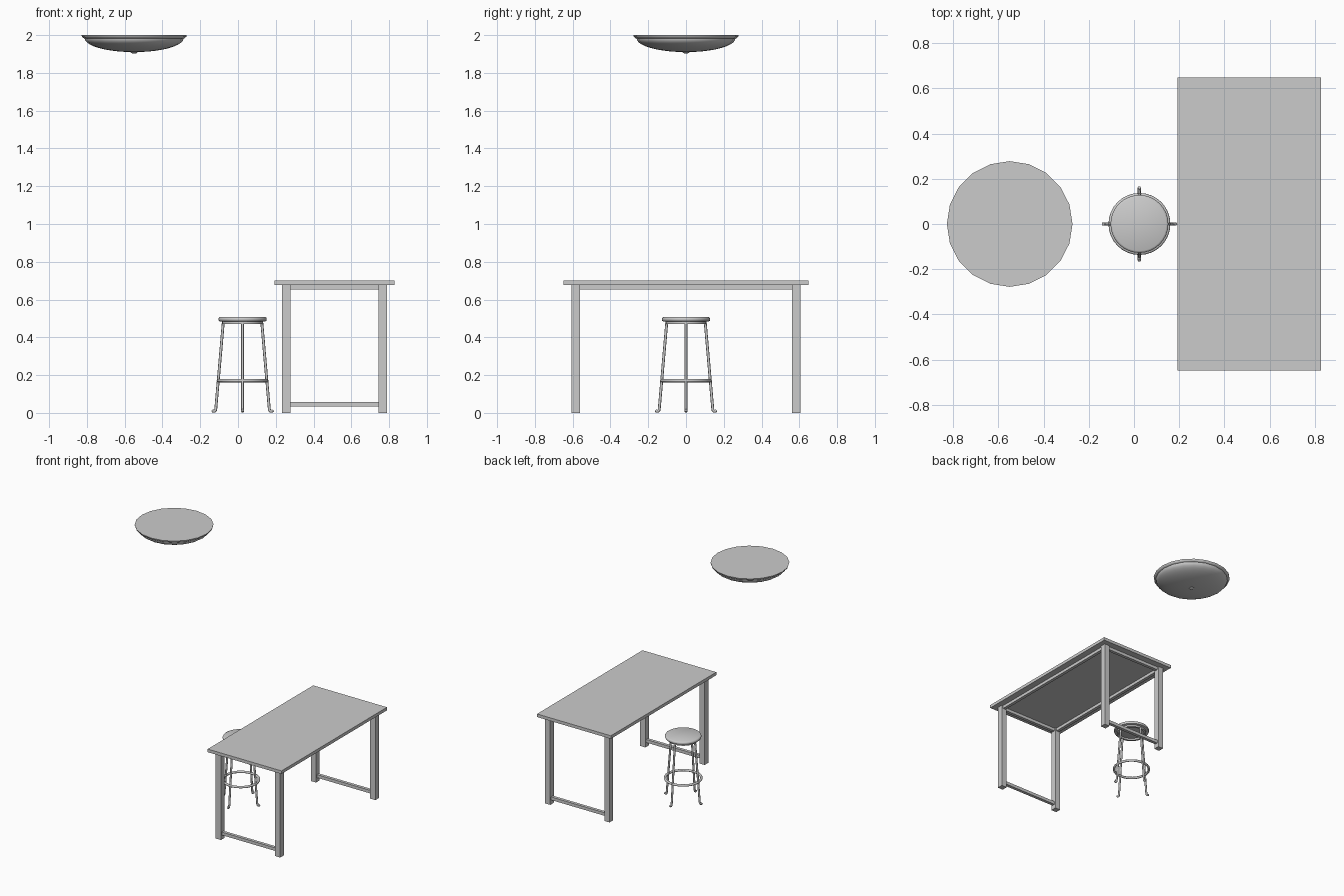
import bpy, bmesh, math
from math import cos, sin, pi

if "Cube" in bpy.data.objects:
    bpy.data.objects.remove(bpy.data.objects["Cube"])

def link(name, bm, smooth=None):
    bmesh.ops.recalc_face_normals(bm, faces=bm.faces)
    me = bpy.data.meshes.new(name)
    bm.to_mesh(me)
    bm.free()
    ob = bpy.data.objects.new(name, me)
    bpy.context.collection.objects.link(ob)
    if smooth:
        bpy.ops.object.select_all(action='DESELECT')
        ob.select_set(True)
        bpy.context.view_layer.objects.active = ob
        bpy.ops.object.shade_smooth_by_angle(angle=math.radians(smooth))
    return ob

def box(name, lo, hi):
    bm = bmesh.new()
    bmesh.ops.create_cube(bm, size=1)
    for v in bm.verts:
        v.co = [(a + b) / 2 + c * (b - a) for a, b, c in zip(lo, hi, v.co)]
    return link(name, bm)

def lathe(name, profile, center, n, closed=False, smooth=40):
    """Spin an (r, z) profile; open profiles get capped ends."""
    bm = bmesh.new()
    rings = [[bm.verts.new((center[0] + r * cos(2 * pi * i / n),
                            center[1] + r * sin(2 * pi * i / n), z))
              for i in range(n)] for r, z in profile]
    pairs = list(zip(rings, rings[1:]))
    if closed:
        pairs.append((rings[-1], rings[0]))
    else:
        bm.faces.new(rings[0])
        bm.faces.new(rings[-1])
    for a, b in pairs:
        for i in range(n):
            j = (i + 1) % n
            bm.faces.new((a[i], a[j], b[j], b[i]))
    return link(name, bm, smooth)

def tube(name, path, radius, angle, center, n=8):
    """Round bar along an (r, z) path standing in a radial plane."""
    bm = bmesh.new()
    rings = []
    for k, (r, z) in enumerate(path):
        p, q = path[max(k - 1, 0)], path[min(k + 1, len(path) - 1)]
        d = math.hypot(q[0] - p[0], q[1] - p[1])
        nr, nz = -(q[1] - p[1]) / d, (q[0] - p[0]) / d
        ring = []
        for i in range(n):
            a = 2 * pi * i / n
            u, w = radius * cos(a), radius * sin(a)
            rr = r + nr * u
            ring.append(bm.verts.new((center[0] + rr * cos(angle) - w * sin(angle),
                                      center[1] + rr * sin(angle) + w * cos(angle),
                                      z + nz * u)))
        rings.append(ring)
    for a, b in zip(rings, rings[1:]):
        for i in range(n):
            j = (i + 1) % n
            bm.faces.new((a[i], a[j], b[j], b[i]))
    bm.faces.new(rings[0])
    bm.faces.new(rings[-1])
    return link(name, bm, 50)

# Table: top, four legs, end frames and long rails
box("table_top", (0.193, -0.648, 0.676), (0.828, 0.648, 0.70))
X0, X1, Y, W = 0.233, 0.788, 0.607, 0.045
for s, side in ((-1, "front"), (1, "back")):
    ya, yb = sorted((s * Y, s * (Y - W)))
    box(side + "_left_leg", (X0, ya, 0), (X0 + W, yb, 0.676))
    box(side + "_right_leg", (X1 - W, ya, 0), (X1, yb, 0.676))
    ym = s * (Y - W / 2)
    for name, za, zb in (("foot_rail", 0.034, 0.058), ("end_apron", 0.653, 0.676)):
        box(f"{side}_{name}", (X0 + W, ym - 0.012, za), (X1 - W, ym + 0.012, zb))
for name, xm in (("left_apron", X0 + W / 2), ("right_apron", X1 - W / 2)):
    box(name, (xm - 0.012, -Y + W, 0.653), (xm + 0.012, Y - W, 0.676))

# Stool: padded seat, collar, foot ring and four splayed legs
C = (0.024, 0.0)
lathe("stool_seat", [(0.117, 0.483), (0.125, 0.486), (0.128, 0.493), (0.128, 0.499),
                     (0.125, 0.505), (0.119, 0.508)], C, 32)
lathe("seat_collar", [(0.092, 0.470), (0.108, 0.470), (0.108, 0.484), (0.092, 0.484)],
      C, 32, closed=True)
lathe("foot_ring", [(0.128 + 0.009 * cos(2 * pi * i / 8), 0.171 + 0.009 * sin(2 * pi * i / 8))
                    for i in range(8)], C, 32, closed=True, smooth=60)
for k, side in enumerate(("right", "back", "left", "front")):
    tube(f"stool_{side}_leg", [(0.102, 0.478), (0.1415, 0.022), (0.1435, 0.012),
                               (0.149, 0.008), (0.156, 0.009), (0.161, 0.015)],
         0.0075, k * pi / 2, C)

# Ceiling lamp: rim, shallow glass bowl and a small finial
L = (-0.55, 0.0)
lathe("lamp_rim", [(0.278, 2.0), (0.276, 1.991), (0.266, 1.983), (0.258, 1.983)], L, 20)
lathe("lamp_bowl", [(0.262, 1.986)] +
      [(0.262 * sin(a), 1.983 - 0.073 * cos(a)) for a in
       [pi / 2 * (1 - i / 10) for i in range(10)]] + [(0.008, 1.910)], L, 20)
lathe("lamp_finial", [(0.018, 1.914), (0.018, 1.908), (0.012, 1.904), (0.005, 1.903)], L, 12)
